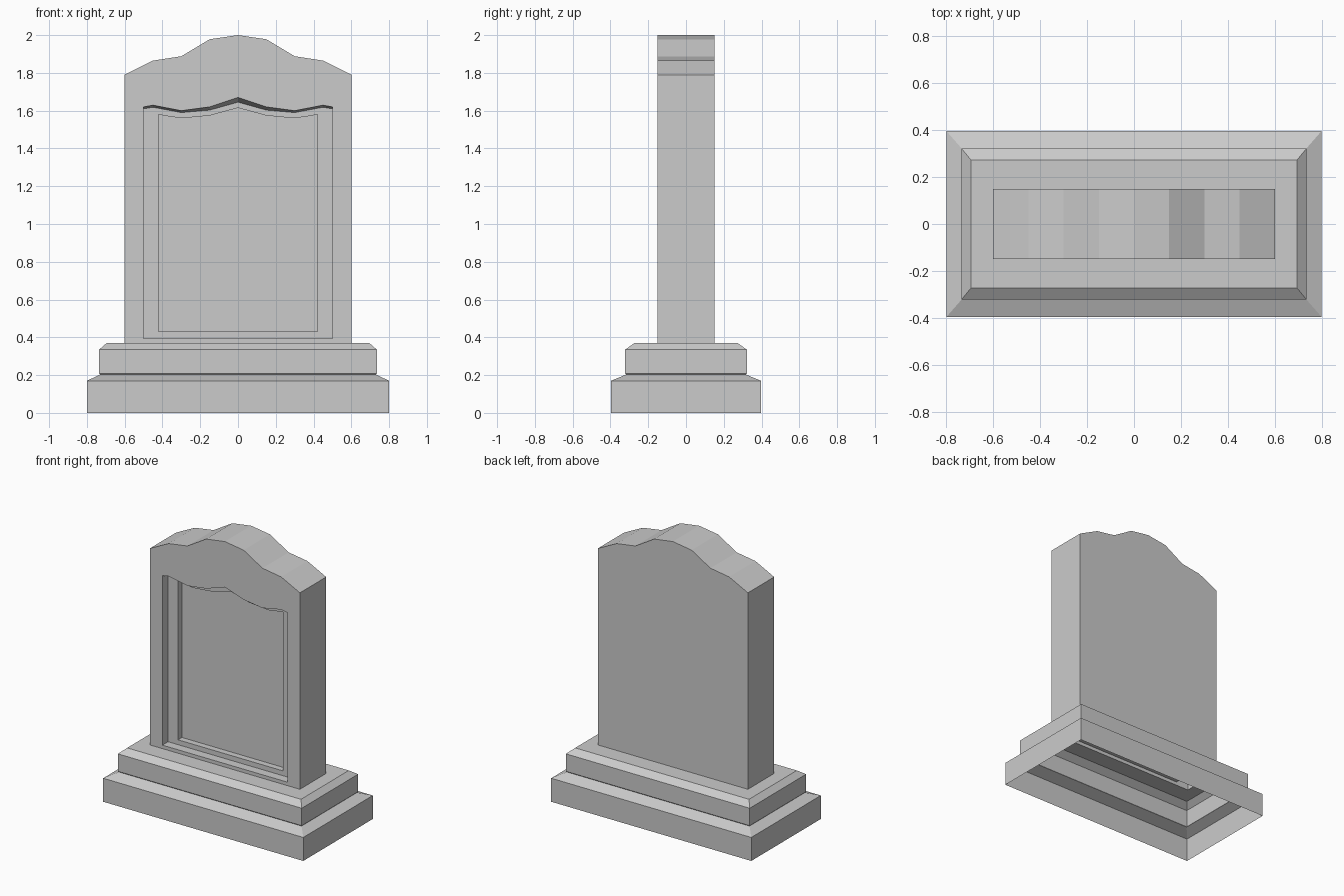
import bpy
import bmesh

if "Cube" in bpy.data.objects:
    bpy.data.objects.remove(bpy.data.objects["Cube"])


def loft(name, loops, skip=(), cap_first=False, cap_last=False):
    """Bridge a sequence of matching closed loops; edge indices in skip[loop pair] stay open."""
    bm = bmesh.new()
    rings = [[bm.verts.new(p) for p in loop] for loop in loops]
    n = len(rings[0])
    for k, (a, b) in enumerate(zip(rings, rings[1:])):
        for i in range(n):
            if (k, i) in skip:
                continue
            j = (i + 1) % n
            bm.faces.new((a[i], a[j], b[j], b[i]))
    if cap_first:
        bm.faces.new(rings[0][::-1])
    if cap_last:
        bm.faces.new(rings[-1])
    bmesh.ops.recalc_face_normals(bm, faces=bm.faces[:])
    mesh = bpy.data.meshes.new(name)
    bm.to_mesh(mesh)
    bm.free()
    obj = bpy.data.objects.new(name, mesh)
    bpy.context.collection.objects.link(obj)
    return obj


def rect(hx, hy, z):
    return [(-hx, -hy, z), (hx, -hy, z), (hx, hy, z), (-hx, hy, z)]


def arch(half, bottom, y):
    """Symmetric outline: half profile runs from the right edge to the centre."""
    pts = half + [(-x, z) for x, z in half[-2::-1]]
    w = half[0][0]
    pts = pts + [(-w, bottom), (w, bottom)]
    return [(x, y, z) for x, z in pts]


# stepped plinth, hollow underneath and open where the slab rises
loft("stepped_plinth", [
    rect(0.80, 0.397, 0.0), rect(0.80, 0.397, 0.17),
    rect(0.73, 0.317, 0.203), rect(0.735, 0.322, 0.209),
    rect(0.735, 0.322, 0.335), rect(0.695, 0.273, 0.37),
    rect(0.60, 0.15, 0.37),
])

# headstone slab with a two-step recessed panel on the front
crown = [(0.6, 1.79), (0.45, 1.865), (0.3, 1.888), (0.15, 1.978), (0, 2.0)]
rim = [(0.5, 1.62), (0.45, 1.629), (0.3, 1.6), (0.15, 1.62), (0, 1.67)]
ledge = [(0.5, 1.61), (0.45, 1.618), (0.3, 1.59), (0.15, 1.603), (0, 1.645)]
panel = [(0.42, 1.58), (0.38, 1.572), (0.3, 1.56), (0.15, 1.574), (0, 1.615)]
loft("headstone_slab", [
    arch(crown, 0.37, 0.15), arch(crown, 0.37, -0.15),
    arch(rim, 0.395, -0.15), arch(ledge, 0.395, -0.085),
    arch(panel, 0.43, -0.085), arch(panel, 0.43, -0.04),
], skip={(0, 9)}, cap_first=True, cap_last=True)
